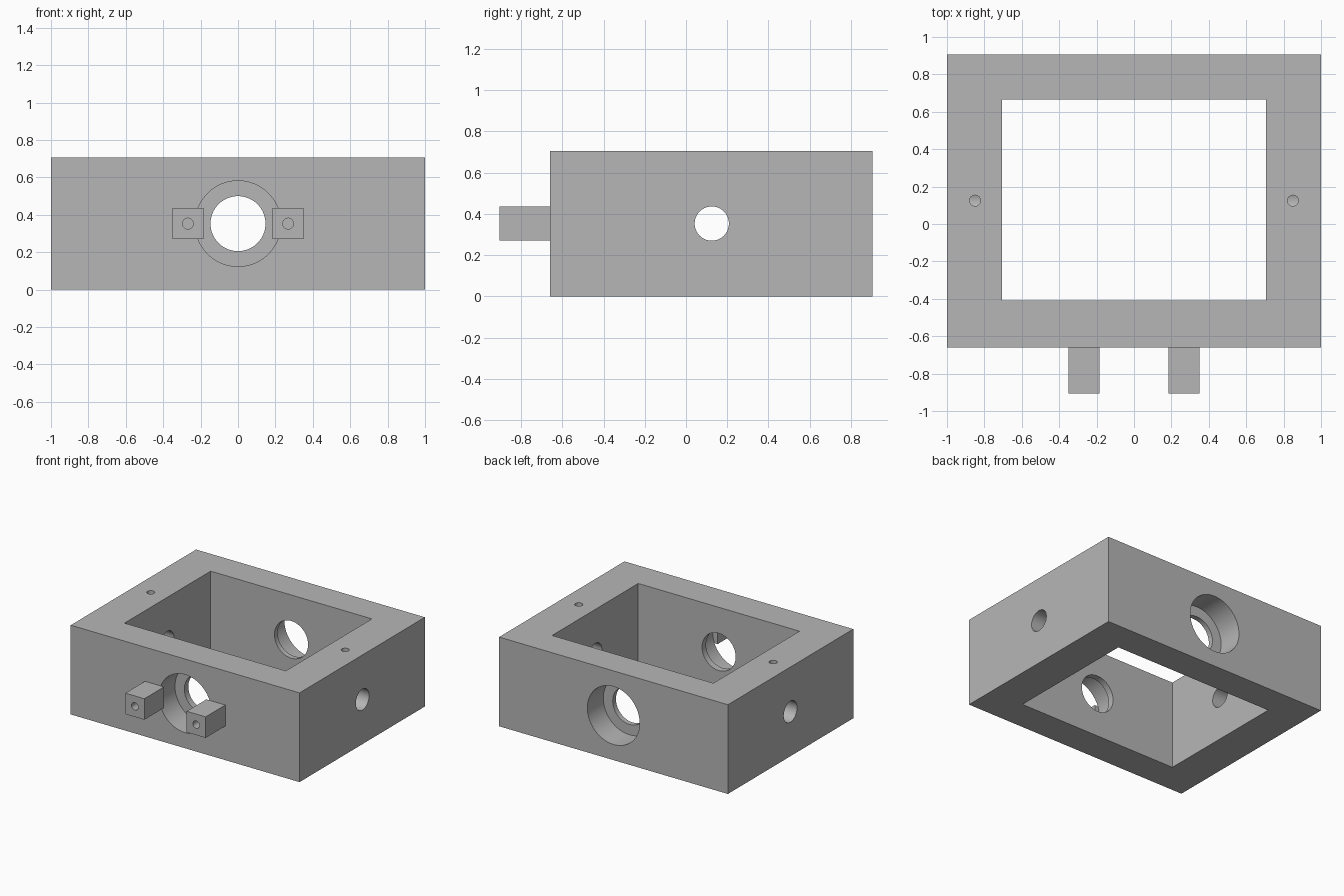
import bpy
import bmesh
from math import pi, radians
from mathutils import Matrix, Vector

default = bpy.data.objects.get("Cube")
if default:
    bpy.data.objects.remove(default, do_unlink=True)

# Single plain metal colour
grey = bpy.data.materials.new("plain grey")
grey.use_nodes = True
grey.diffuse_color = (0.47, 0.47, 0.47, 1)
grey.node_tree.nodes["Principled BSDF"].inputs["Base Color"].default_value = grey.diffuse_color

HEIGHT = 0.705
AXIS_Z = HEIGHT / 2
FRONT, BACK, LUG_TIP = -0.66, 0.905, -0.905
HOLE_Y = 0.125
TURN = {
    "x": Matrix.Rotation(pi / 2, 4, "Y"),
    "y": Matrix.Rotation(pi / 2, 4, "X"),
    "z": Matrix.Identity(4),
}


def make_object(name, bm):
    mesh = bpy.data.meshes.new(name)
    bm.to_mesh(mesh)
    bm.free()
    obj = bpy.data.objects.new(name, mesh)
    bpy.context.collection.objects.link(obj)
    mesh.materials.append(grey)
    return obj


def box(name, low, high):
    low, high = Vector(low), Vector(high)
    bm = bmesh.new()
    matrix = Matrix.Translation((low + high) / 2) @ Matrix.Diagonal((high - low).to_4d())
    bmesh.ops.create_cube(bm, size=1, matrix=matrix)
    return make_object(name, bm)


def rod(name, axis, center, radius, length):
    bm = bmesh.new()
    bmesh.ops.create_cone(bm, cap_ends=True, segments=64, radius1=radius, radius2=radius,
                          depth=length, matrix=Matrix.Translation(center) @ TURN[axis])
    return make_object(name, bm)


def cut(target, cutters):
    # Subtract every cutter, bake the result and drop the helpers
    for cutter in cutters:
        cutter.hide_render = True
        mod = target.modifiers.new("cut", "BOOLEAN")
        mod.operation = "DIFFERENCE"
        mod.solver = "EXACT"
        mod.object = cutter
    bpy.context.view_layer.update()
    graph = bpy.context.evaluated_depsgraph_get()
    baked = bpy.data.meshes.new_from_object(target.evaluated_get(graph))
    target.modifiers.clear()
    target.data = baked
    for cutter in cutters:
        bpy.data.objects.remove(cutter, do_unlink=True)
    bpy.ops.object.select_all(action="DESELECT")
    target.select_set(True)
    bpy.context.view_layer.objects.active = target
    bpy.ops.object.shade_smooth_by_angle(angle=radians(30))


# Rectangular frame with an open middle, stepped bores and cross holes
frame = box("frame", (-1, FRONT, 0), (1, BACK, HEIGHT))
cutters = [
    box("opening_cutter", (-0.705, -0.41, -1), (0.705, 0.665, 1)),
    rod("bore_cutter", "y", (0, 0, AXIS_Z), 0.147, 3),
    rod("side_hole_cutter", "x", (0, HOLE_Y, AXIS_Z), 0.083, 3),
]
# Wide recesses 0.2 deep in the front and back walls
for face in (FRONT, BACK):
    cutters.append(rod("recess_cutter", "y", (0, face, AXIS_Z), 0.229, 0.4))
# Set screw holes running from the top into the side holes
for side in (-1, 1):
    cutters.append(rod("screw_hole_cutter", "z", (side * 0.85, HOLE_Y, HEIGHT), 0.029, HEIGHT))
cut(frame, cutters)

# Pair of drilled lugs on the front, beside the bore
for label, side in (("left", 1), ("right", -1)):
    x = side * 0.268
    lug = box(label + "_lug", (x - 0.083, LUG_TIP, AXIS_Z - 0.083),
              (x + 0.083, FRONT, AXIS_Z + 0.083))
    cut(lug, [rod("lug_hole_cutter", "y", (x, LUG_TIP, AXIS_Z), 0.029, 1)])
